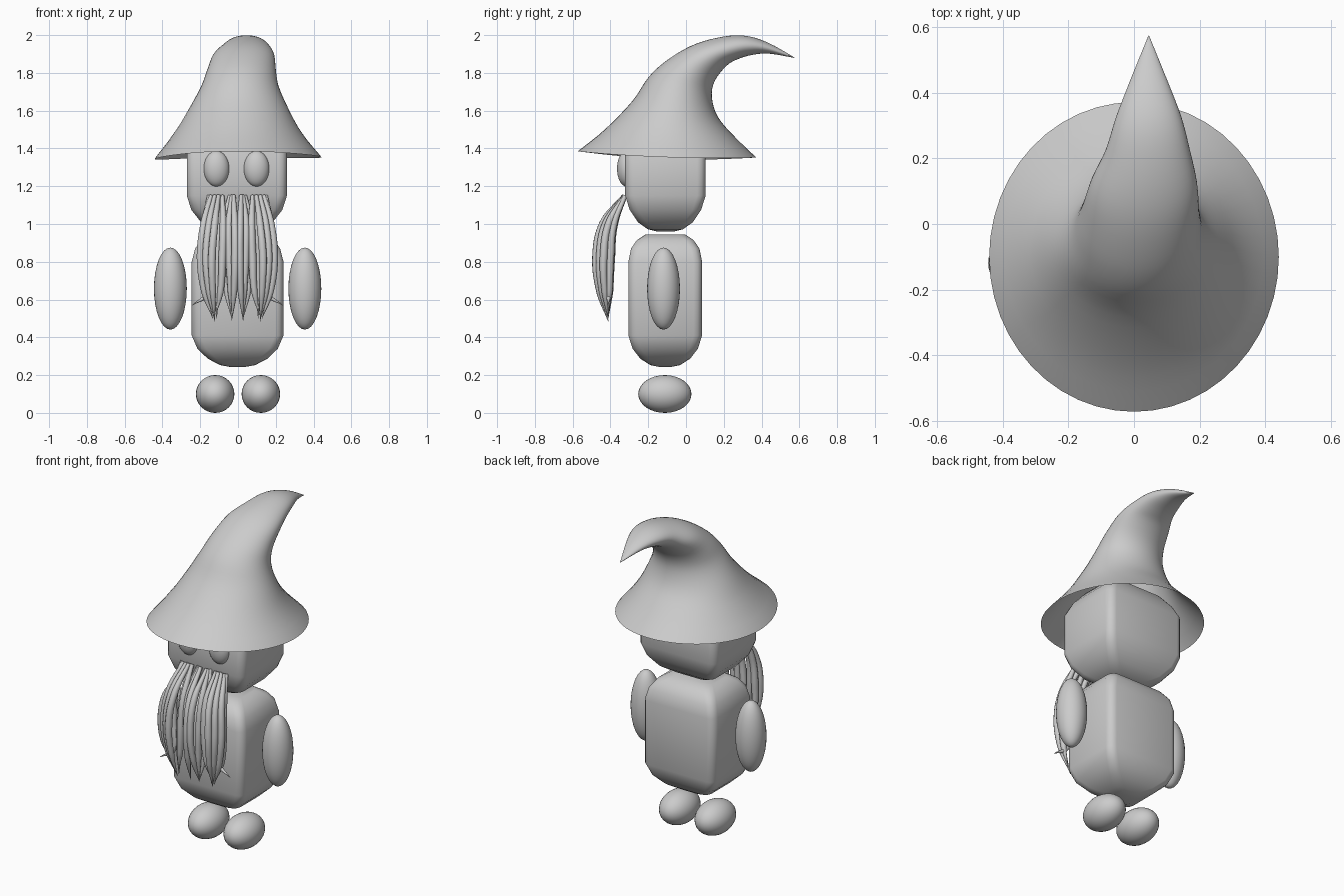
import bpy
from math import sin, cos, pi, radians

if "Cube" in bpy.data.objects:
    bpy.data.objects.remove(bpy.data.objects["Cube"])


def loft(name, rings, angle, cap_start=True, cap_end=True):
    """Skin a list of equal-length point rings."""
    n = len(rings[0])
    verts = [p for r in rings for p in r]
    faces = []
    for i in range(len(rings) - 1):
        for j in range(n):
            k = (j + 1) % n
            faces.append((i*n + j, i*n + k, (i+1)*n + k, (i+1)*n + j))
    if cap_start:
        faces.append(tuple(reversed(range(n))))
    if cap_end:
        faces.append(tuple(range((len(rings)-1)*n, len(rings)*n)))
    me = bpy.data.meshes.new(name)
    me.from_pydata(verts, [], faces)
    ob = bpy.data.objects.new(name, me)
    bpy.context.collection.objects.link(ob)
    bpy.ops.object.select_all(action='DESELECT')
    ob.select_set(True)
    bpy.context.view_layer.objects.active = ob
    bpy.ops.object.shade_smooth_by_angle(angle=radians(angle))
    return ob


def block(name, cx, cy, hx, hy, levels, corner=0.045):
    """Rounded-corner block; levels are (z, inset x, inset y)."""
    rings = []
    for z, ix, iy in levels:
        a, b = hx - ix, hy - iy
        r = min(corner, a * 0.8, b * 0.8)
        ring = []
        for q, (sx, sy) in enumerate([(1, 1), (-1, 1), (-1, -1), (1, -1)]):
            for s in range(4):
                t = (q + s / 3) * pi / 2
                ring.append((cx + sx*(a - r) + r*cos(t), cy + sy*(b - r) + r*sin(t), z))
        rings.append(ring)
    return loft(name, rings, 35)


def ellipsoid(name, loc, size):
    bpy.ops.mesh.primitive_uv_sphere_add(segments=32, ring_count=16, location=loc)
    ob = bpy.context.object
    ob.name = name
    ob.scale = size
    bpy.ops.object.shade_smooth()
    return ob


def catmull(a, b, c, d, t):
    return [0.5*(2*q + (r-p)*t + (2*p - 5*q + 4*r - s)*t*t + (3*q - p - 3*r + s)*t**3)
            for p, q, r, s in zip(a, b, c, d)]


# Body and head
block("body", -0.002, -0.11, 0.243, 0.195, [
    (0.244, 0.2, 0.16), (0.253, 0.15, 0.116), (0.287, 0.085, 0.063),
    (0.34, 0.03, 0.022), (0.41, 0, 0), (0.8, 0, 0), (0.87, 0.018, 0.014),
    (0.915, 0.05, 0.045), (0.945, 0.1, 0.09)])
block("head", -0.006, -0.109, 0.265, 0.213, [
    (0.96, 0.2, 0.17), (0.972, 0.14, 0.12), (1.01, 0.075, 0.067),
    (1.075, 0.024, 0.024), (1.15, 0, 0), (1.4, 0, 0), (1.47, 0.03, 0.03),
    (1.53, 0.08, 0.07), (1.56, 0.14, 0.12)])

# Eyes, arms and feet
for side, s in (("left", -1), ("right", 1)):
    ellipsoid(side + "_eye", (s*0.106 - 0.008, -0.315, 1.293), (0.068, 0.05, 0.095))
    ellipsoid(side + "_arm", (s*0.356 - 0.002, -0.119, 0.658), (0.087, 0.087, 0.217))
    ellipsoid(side + "_foot", (s*0.121, -0.112, 0.1), (0.102, 0.141, 0.1))

# Hat: front y,z / back y,z / half width / centre x for each ring
keys = [
    (-0.573, 1.385, 0.372, 1.352, 0.442, 0.0),
    (-0.43, 1.50, 0.26, 1.46, 0.34, 0.0),
    (-0.285, 1.65, 0.17, 1.565, 0.264, 0.004),
    (-0.20, 1.775, 0.137, 1.67, 0.207, 0.01),
    (-0.11, 1.86, 0.152, 1.757, 0.183, 0.018),
    (0.02, 1.94, 0.215, 1.838, 0.163, 0.03),
    (0.16, 1.985, 0.275, 1.873, 0.13, 0.042),
    (0.30, 1.998, 0.35, 1.895, 0.1, 0.045),
    (0.43, 1.962, 0.44, 1.902, 0.058, 0.045),
    (0.575, 1.881, 0.575, 1.879, 0.001, 0.045)]
pad = [keys[0]] + keys + [keys[-1]]
profile = [catmull(*pad[i:i+4], k / 4) for i in range(len(keys) - 1) for k in range(4)]
profile.append(keys[-1])
rings = []
for i, (fy, fz, by, bz, hw, cx) in enumerate(profile):
    droop = 0.02 * max(0, 1 - i / 4)
    ring = []
    for j in range(48):
        a = 2 * pi * j / 48
        m = 0.5 + 0.5 * sin(a)
        ring.append((cx + hw*cos(a), fy + (by - fy)*m,
                     fz + (bz - fz)*m - droop*cos(a)**2*(1 - 0.25*cos(a))))
    rings.append(ring)
loft("hat", rings, 60, cap_start=False)

# Beard: x at five heights, depth offset and tip height, mirrored
strands = [
    (0.02, 0.014, 0.012, 0.018, 0.03, -0.04, 0.49),
    (0.03, 0.045, 0.042, 0.035, 0.03, 0.0, 0.50),
    (0.04, 0.07, 0.07, 0.055, 0.03, 0.04, 0.50),
    (0.09, 0.095, 0.105, 0.11, 0.11, 0.03, 0.50),
    (0.10, 0.12, 0.135, 0.13, 0.12, -0.04, 0.485),
    (0.12, 0.15, 0.165, 0.15, 0.12, -0.02, 0.49),
    (0.14, 0.178, 0.195, 0.175, 0.13, 0.0, 0.50),
    (0.11, 0.15, 0.15, 0.15, 0.24, 0.03, 0.57),
    (0.08, 0.075, 0.08, 0.09, 0.115, 0.0, 0.52),
    (0.15, 0.175, 0.185, 0.175, 0.14, 0.035, 0.53)]
cu = bpy.data.curves.new("beard", 'CURVE')
cu.dimensions = '3D'
cu.bevel_depth = 0.021
cu.bevel_resolution = 3
cu.resolution_u = 10
cu.use_fill_caps = True
for st in strands:
    for s in (-1, 1):
        sp = cu.splines.new('BEZIER')
        sp.bezier_points.add(4)
        for i, bp in enumerate(sp.bezier_points):
            z = (1.15, 1.0, 0.82, 0.64, st[6])[i]
            y = (-0.325, -0.41, -0.436, -0.43, -0.412)[i] + st[5]*(0.1, 0.8, 1, 0.7, 0)[i]
            bp.co = (s*st[i] - 0.003, y, z)
            bp.radius = (0.5, 0.9, 1.0, 0.8, 0.05)[i]
            bp.handle_left_type = bp.handle_right_type = 'AUTO'
        sp.use_smooth = True
bpy.context.collection.objects.link(bpy.data.objects.new("beard", cu))
